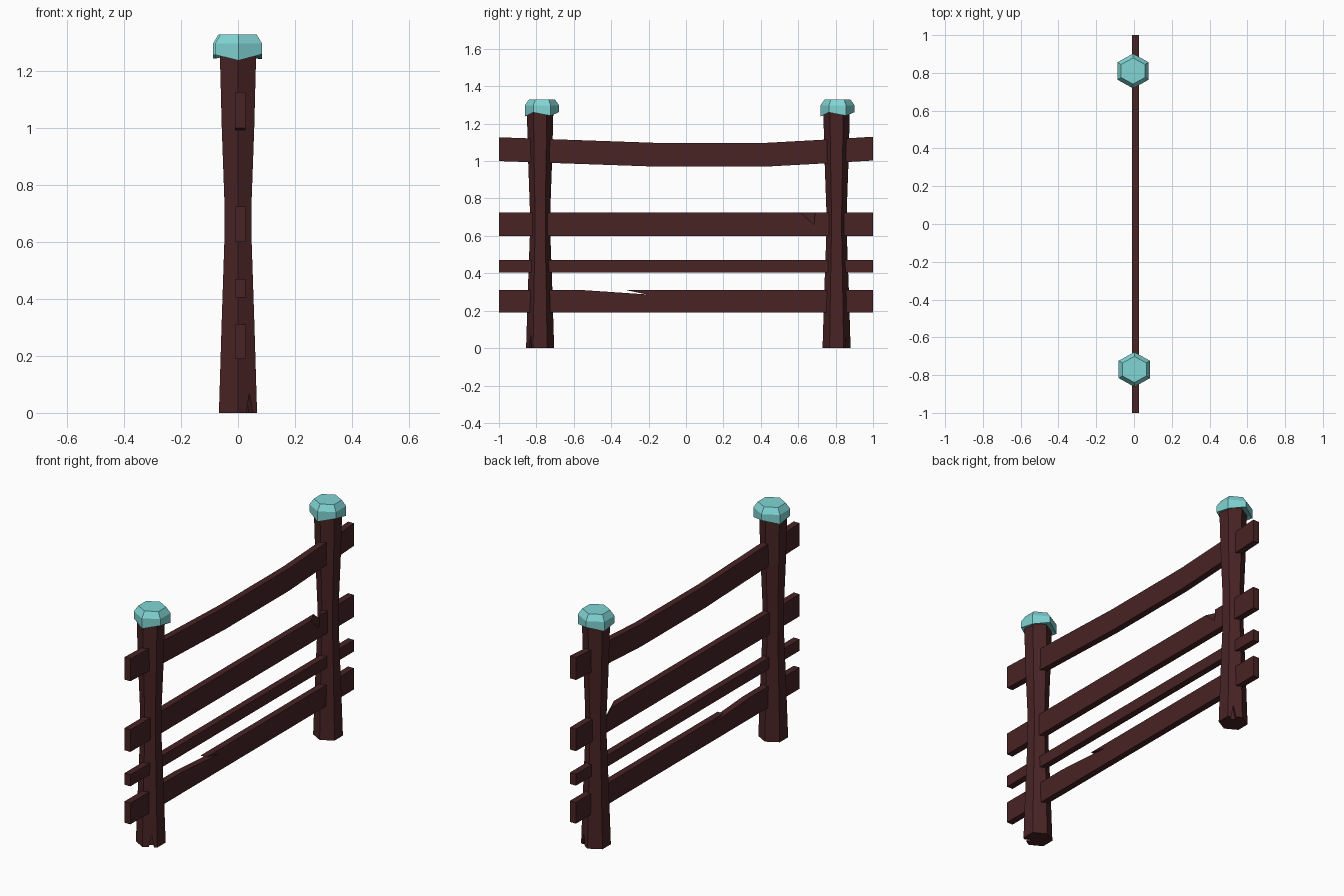
import bpy, bmesh
from math import sin, cos, pi

cube = bpy.data.objects.get("Cube")
if cube:
    bpy.data.objects.remove(cube, do_unlink=True)


def material(name, rgb):
    m = bpy.data.materials.new(name)
    m.use_nodes = True
    m.diffuse_color = (*rgb, 1)
    bsdf = next(n for n in m.node_tree.nodes if n.type == 'BSDF_PRINCIPLED')
    bsdf.inputs["Base Color"].default_value = (*rgb, 1)
    return m


WOOD = material("dark red wood", (0.065, 0.017, 0.018))
TEAL = material("pale teal", (0.22, 0.66, 0.66))


def finish(name, bm, mat):
    bmesh.ops.recalc_face_normals(bm, faces=bm.faces)
    mesh = bpy.data.meshes.new(name)
    bm.to_mesh(mesh)
    bm.free()
    mesh.materials.append(mat)
    ob = bpy.data.objects.new(name, mesh)
    bpy.context.scene.collection.objects.link(ob)
    return ob


def prism(name, near, far, mat):
    """Join two matching outlines into a solid."""
    bm = bmesh.new()
    a = [bm.verts.new(p) for p in near]
    b = [bm.verts.new(p) for p in far]
    bm.faces.new(a)
    bm.faces.new(b[::-1])
    for i in range(len(a)):
        j = (i + 1) % len(a)
        bm.faces.new((a[i], b[i], b[j], a[j]))
    return finish(name, bm, mat)


def board(name, outline, skewed=(), skew=0):
    """Plank from a (y, z) outline; skewed points slide along y on the -x side."""
    near = [(0.026, y, z) for y, z in outline]
    far = [(-0.011, y + (skew if i in skewed else 0), z)
           for i, (y, z) in enumerate(outline)]
    return prism(name, near, far, WOOD)


def hex_loft(name, x, y, rings, mat, jag=None):
    """Six-sided loft with corners on +-y; rings are (x half-width, y half-width, z)."""
    bm = bmesh.new()
    loops = []
    for r, (w, d, z) in enumerate(rings):
        loop = []
        for i in range(6):
            t = pi / 2 + i * pi / 3
            dz = jag[i] if jag and r == 1 else 0
            loop.append(bm.verts.new((x + w * cos(t) / cos(pi / 6), y + d * sin(t), z + dz)))
        loops.append(loop)
    for lo, hi in zip(loops, loops[1:]):
        for i in range(6):
            j = (i + 1) % 6
            bm.faces.new((lo[i], lo[j], hi[j], hi[i]))
    bm.faces.new(loops[0][::-1])
    bm.faces.new(loops[-1])
    return finish(name, bm, mat)


# Sagging top rail
sag = [(-1, 1.0), (-0.72, 0.99), (-0.15, 0.97), (0.42, 0.97), (0.75, 0.988), (1, 1.003)]
board("top_rail", sag + [(y, z + 0.127) for y, z in reversed(sag)])

# Upper rail with a slanted chip
board("upper_rail", [(-1, 0.6), (1, 0.6), (1, 0.725), (0.69, 0.725), (0.685, 0.66),
                     (0.61, 0.725), (-1, 0.725)], skewed=(3, 4, 5), skew=0.08)

# Thin rail
board("thin_rail", [(-1, 0.405), (1, 0.405), (1, 0.47), (-1, 0.47)])

# Lower rail with a splinter
board("lower_rail", [(-1, 0.19), (1, 0.19), (1, 0.31), (-0.32, 0.31), (-0.21, 0.287),
                     (-0.55, 0.31), (-1, 0.31)])

# Waisted posts, each with a crack at the foot and a faceted cap
POST = [(0.067, 0.075, 0), (0.058, 0.066, 0.3), (0.048, 0.055, 0.6),
        (0.048, 0.055, 0.75), (0.057, 0.064, 1.0), (0.064, 0.071, 1.27)]
CAP = [(0.05, 0.056, 1.262), (0.083, 0.092, 1.25), (0.083, 0.092, 1.297), (0.063, 0.069, 1.33)]
JAG = [0.012, -0.006, 0.008, -0.012, 0.01, -0.008]

for side, y, cap_x, cap_y in (("front", -0.78, 0.002, -0.77), ("back", 0.805, -0.005, 0.81)):
    s = -1 if y < 0 else 1
    post = hex_loft(side + "_post", 0, y, POST, WOOD)

    # Wedge cutter pushed into the diagonal face of the foot
    ux, uy = cos(pi / 6), -s * 0.5      # along the face
    nx, ny = 0.5, s * cos(pi / 6)       # out of the face

    def wedge(depth):
        return [(0.04 + u * ux + depth * nx, y + s * 0.05 + u * uy + depth * ny, z)
                for u, z in ((-0.016, -0.01), (0.014, -0.01), (0.0, 0.07))]

    cutter = prism(side + "_crack_cutter", wedge(0.06), wedge(-0.025), WOOD)
    cutter.hide_render = True
    cutter.hide_set(True)
    cut = post.modifiers.new("crack", 'BOOLEAN')
    cut.operation = 'DIFFERENCE'
    cut.solver = 'EXACT'
    cut.object = cutter

    hex_loft(side + "_post_cap", cap_x, cap_y, CAP, TEAL, JAG)
